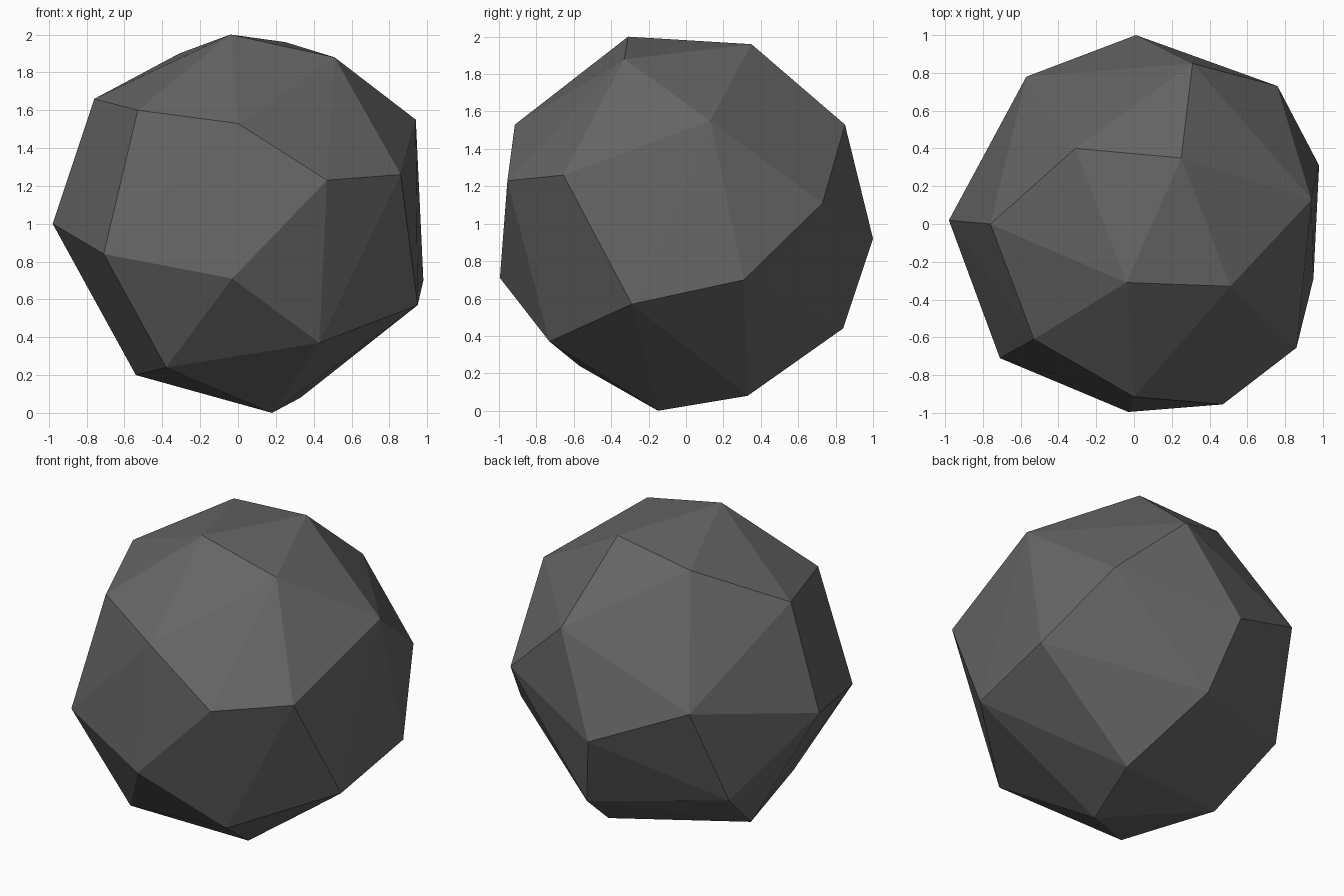
import bpy
import bmesh

# Corner points of the faceted stone, in rings from top to bottom
crown = [(-0.04, -0.31, 2.0), (0.51, -0.33, 1.88), (0.25, 0.35, 1.96), (-0.31, 0.40, 1.90)]
shoulder = [(-0.76, 0.0, 1.66), (-0.53, -0.61, 1.60), (0.0, -0.915, 1.53),
            (0.94, 0.13, 1.55), (0.31, 0.85, 1.53)]
girdle = [(0.47, -0.955, 1.23), (0.86, -0.655, 1.26), (0.76, 0.73, 1.11),
          (-0.57, 0.78, 1.17), (-0.98, 0.02, 1.0), (0.01, 1.0, 0.92)]
belly = [(-0.71, -0.71, 0.84), (-0.03, -0.995, 0.71), (0.98, 0.31, 0.70),
         (0.95, -0.29, 0.57), (-0.67, 0.51, 0.53), (0.13, 0.84, 0.44)]
base = [(0.43, -0.73, 0.37), (-0.38, -0.57, 0.24), (-0.54, 0.10, 0.20),
        (0.33, 0.33, 0.08), (0.18, -0.15, 0.0)]

# Wrap the corners in a convex skin of flat facets
bm = bmesh.new()
for point in crown + shoulder + girdle + belly + base:
    bm.verts.new(point)
bmesh.ops.convex_hull(bm, input=bm.verts[:])
bmesh.ops.recalc_face_normals(bm, faces=bm.faces[:])
mesh = bpy.data.meshes.new("faceted_stone")
bm.to_mesh(mesh)
bm.free()

# Single dark grey colour
grey = bpy.data.materials.new("dark_grey")
grey.diffuse_color = (0.13, 0.13, 0.13, 1.0)
mesh.materials.append(grey)

stone = bpy.data.objects.new("faceted_stone", mesh)
bpy.context.collection.objects.link(stone)
